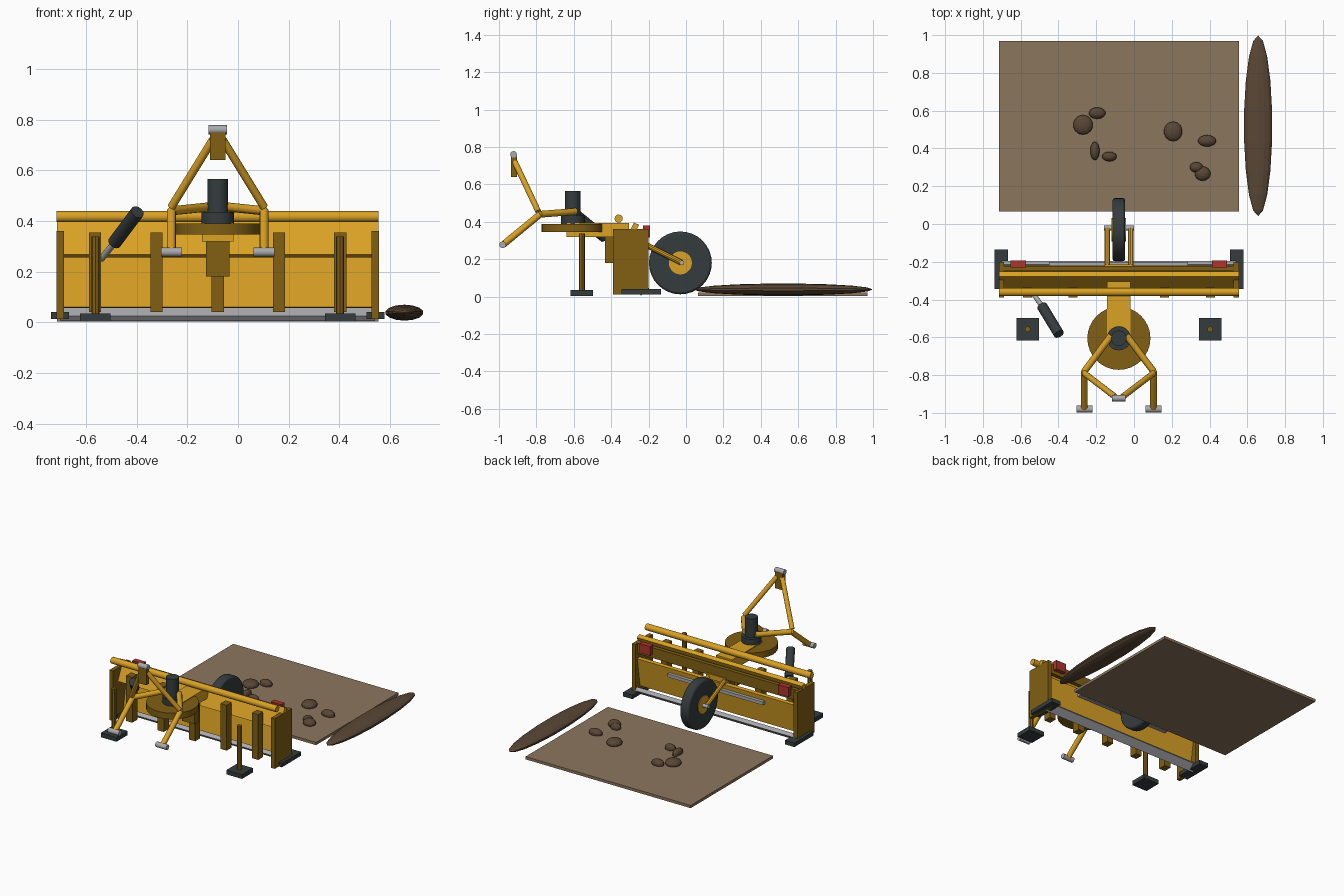
import bpy, math
from mathutils import Vector

if "Cube" in bpy.data.objects:
    bpy.data.objects.remove(bpy.data.objects["Cube"])


def mat(name, r, g, b):
    m = bpy.data.materials.new(name)
    m.diffuse_color = (r, g, b, 1)
    m.use_nodes = True
    m.node_tree.nodes["Principled BSDF"].inputs["Base Color"].default_value = m.diffuse_color
    return m


GOLD = mat("yellow paint", 0.70, 0.36, 0.018)
DARK = mat("dark yellow paint", 0.22, 0.115, 0.007)
BLACK = mat("charcoal", 0.036, 0.045, 0.048)
STEEL = mat("bare steel", 0.40, 0.40, 0.42)
RED = mat("red lens", 0.42, 0.035, 0.025)
SOIL = mat("soil", 0.26, 0.18, 0.11)
EARTH = mat("dark earth", 0.10, 0.062, 0.036)
CX = -0.08  # centre line of the machine


def finish(name, m, smooth=False):
    o = bpy.context.object
    o.name = name
    o.data.materials.append(m)
    bpy.ops.object.transform_apply(location=False, rotation=False, scale=True)
    if smooth:
        bpy.ops.object.shade_smooth_by_angle(angle=math.radians(35))
    return o


def box(name, m, x, y, z):
    """Box from (min, max) ranges."""
    r = (x, y, z)
    bpy.ops.mesh.primitive_cube_add(size=1, location=[(a + b) / 2 for a, b in r])
    bpy.context.object.scale = [b - a for a, b in r]
    return finish(name, m)


def rod(name, m, p, q, r, n=12):
    """Cylinder between two points."""
    p, q = Vector(p), Vector(q)
    d = q - p
    bpy.ops.mesh.primitive_cylinder_add(
        vertices=n, radius=r, depth=d.length, location=(p + q) / 2,
        rotation=d.to_track_quat('Z', 'Y').to_euler())
    return finish(name, m, True)


def panel(name, m, x, low, high, t):
    """Tilted plank running along x, between two (y, z) points."""
    dy, dz = high[0] - low[0], high[1] - low[1]
    bpy.ops.mesh.primitive_cube_add(
        size=1, location=(sum(x) / 2, (low[0] + high[0]) / 2, (low[1] + high[1]) / 2),
        rotation=(-math.atan2(dy, dz), 0, 0))
    bpy.context.object.scale = (x[1] - x[0], t, math.hypot(dy, dz))
    return finish(name, m)


def blob(name, m, loc, size, rot=(0, 0, 0)):
    bpy.ops.mesh.primitive_uv_sphere_add(segments=14, ring_count=9, radius=1,
                                         location=loc, rotation=rot)
    bpy.context.object.scale = size
    return finish(name, m)


# Ground patch, windrow and clods
box("soil_patch", SOIL, (-0.715, 0.555), (0.065, 0.97), (0.003, 0.022))
blob("windrow", EARTH, (0.657, 0.52, 0.038), (0.077, 0.032, 0.478), (math.pi / 2, 0, 0))
clods = [(-0.27, 0.525, 0.053, 0.053), (-0.195, 0.587, 0.045, 0.031),
         (-0.207, 0.387, 0.025, 0.05), (-0.13, 0.357, 0.04, 0.026),
         (0.207, 0.49, 0.05, 0.053), (0.387, 0.44, 0.049, 0.031),
         (0.33, 0.3, 0.036, 0.028), (0.363, 0.267, 0.043, 0.039)]
for x, y, rx, ry in clods:
    blob("clod", EARTH, (x, y, 0.032), (rx, ry, 0.028))

# Mouldboard: top tube, two planks, rear beam, cutting edge, wear strip
span = (-0.70, 0.54)
rod("top_tube", GOLD, (-0.716, -0.36, 0.417), (0.555, -0.36, 0.417), 0.022)
panel("upper_plank", GOLD, (-0.715, 0.555), (-0.325, 0.262), (-0.265, 0.39), 0.03)
box("rear_beam", DARK, span, (-0.25, -0.222), (0.29, 0.362))
panel("lower_plank", GOLD, span, (-0.262, 0.058), (-0.232, 0.257), 0.025)
panel("cutting_edge", STEEL, span, (-0.25, 0.014), (-0.205, 0.052), 0.026)
box("wear_strip", STEEL, (-0.45, 0.285), (-0.232, -0.202), (0.2, 0.222))

# Ribs in front of the planks
for i in range(5):
    x = CX + (i - 2) * 0.242
    box("front_rib", DARK, (x - 0.024, x + 0.024), (-0.39, -0.335), (0.04, 0.355))

for s in (-1, 1):
    # End plates, skids and tail lamps
    e = CX + s * 0.622
    box("end_plate", DARK, (e - 0.014, e + 0.014), (-0.39, -0.2), (0.012, 0.36))
    box("skid", BLACK, (e + s * 0.001 - 0.036, e + s * 0.001 + 0.036), (-0.345, -0.135), (0.012, 0.04))
    x = CX + s * 0.533
    box("tail_lamp", RED, (x - 0.04, x + 0.04), (-0.23, -0.193), (0.315, 0.38))
    # Parking stands
    x = CX + s * 0.483
    box("stand_foot", BLACK, (x - 0.06, x + 0.06), (-0.617, -0.497), (0.004, 0.034))
    rod("stand_leg", DARK, (x, -0.557, 0.03), (x, -0.557, 0.338), 0.016, 8)
    # Wheel fork
    x = CX + s * 0.062
    rod("fork_arm", GOLD, (x, -0.23, 0.285), (x, -0.025, 0.182), 0.015, 10)
    # Hitch frame arms
    x = CX + s * 0.183
    knee = (x, -0.78, 0.44)
    rod("swivel_arm", GOLD, (CX + s * 0.04, -0.59, 0.455), knee, 0.018)
    rod("lower_link", GOLD, knee, (x, -0.975, 0.28), 0.018)
    rod("mast_arm", GOLD, (x, -0.79, 0.455), (CX + s * 0.02, -0.915, 0.72), 0.016)
    rod("link_pin", STEEL, (x - 0.042, -0.98, 0.277), (x + 0.042, -0.98, 0.277), 0.018)

# Mast head
box("mast_plate", DARK, (CX - 0.03, CX + 0.03), (-0.936, -0.904), (0.64, 0.755))
rod("mast_pin", STEEL, (CX - 0.036, -0.922, 0.76), (CX + 0.036, -0.922, 0.76), 0.018)

# Gauge wheel
tyre = rod("tyre", BLACK, (CX - 0.033, -0.03, 0.18), (CX + 0.033, -0.03, 0.18), 0.168, 32)
bev = tyre.modifiers.new("rounding", 'BEVEL')
bev.width, bev.segments = 0.012, 2
rod("wheel_hub", GOLD, (CX - 0.038, -0.03, 0.18), (CX + 0.038, -0.03, 0.18), 0.062, 20)
rod("axle", STEEL, (CX - 0.08, -0.022, 0.18), (CX + 0.08, -0.022, 0.18), 0.013)
box("fork_bridge", GOLD, (CX - 0.075, CX + 0.075), (-0.25, -0.215), (0.265, 0.3))

# Drawbar, turntable and motor
box("drawbar", GOLD, (CX - 0.062, CX + 0.062), (-0.64, -0.305), (0.318, 0.394))
box("drawbar_bracket", DARK, (CX - 0.047, CX + 0.047), (-0.432, -0.385), (0.18, 0.33))
rod("turntable", DARK, (CX, -0.605, 0.346), (CX, -0.605, 0.389), 0.167, 32)
rod("motor_base", BLACK, (CX, -0.605, 0.385), (CX, -0.605, 0.435), 0.064, 20)
rod("motor", BLACK, (CX, -0.605, 0.43), (CX, -0.605, 0.565), 0.041, 20)

# Angled hydraulic ram
rod("ram_barrel", BLACK, (-0.397, -0.583, 0.435), (-0.487, -0.435, 0.315), 0.028)
rod("ram_rod", STEEL, (-0.487, -0.435, 0.315), (-0.54, -0.36, 0.25), 0.013)
